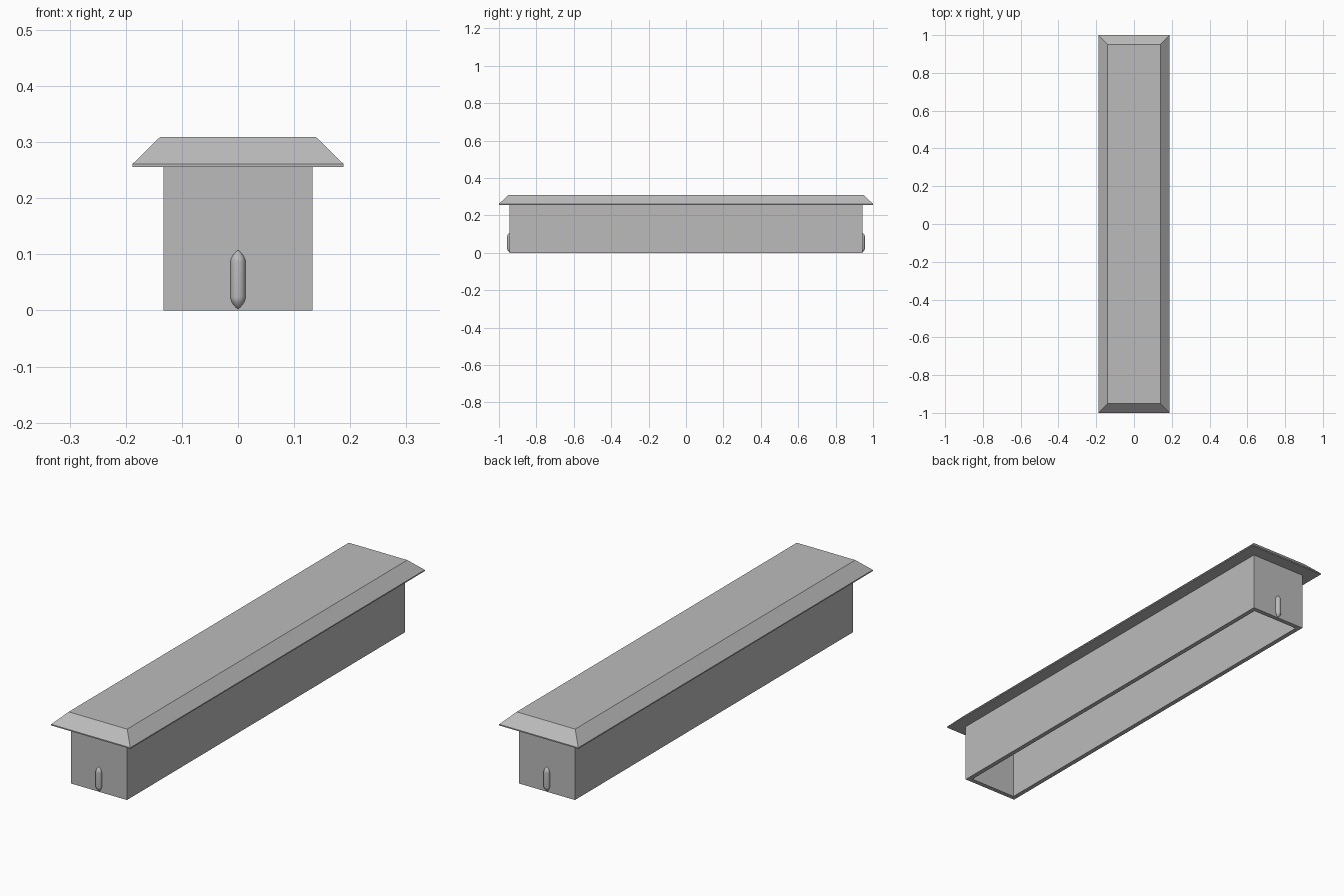
import bpy, bmesh, math

cube = bpy.data.objects.get("Cube")
if cube:
    bpy.data.objects.remove(cube)

GREY = (0.50, 0.50, 0.50, 1)
grey = bpy.data.materials.new("plain grey")
grey.use_nodes = True
grey.diffuse_color = GREY
grey.node_tree.nodes["Principled BSDF"].inputs["Base Color"].default_value = GREY


def add_object(name, bm):
    bmesh.ops.recalc_face_normals(bm, faces=bm.faces)
    mesh = bpy.data.meshes.new(name)
    bm.to_mesh(mesh)
    bm.free()
    mesh.materials.append(grey)
    obj = bpy.data.objects.new(name, mesh)
    bpy.context.collection.objects.link(obj)
    return obj


def stacked_rectangles(name, levels):
    """Closed skin through rectangles given as (half x, half y, z)."""
    bm = bmesh.new()
    rings = [[bm.verts.new((sx * x, sy * y, z))
              for sx, sy in ((-1, -1), (1, -1), (1, 1), (-1, 1))]
             for x, y, z in levels]
    for low, high in zip(rings, rings[1:]):
        for i in range(4):
            j = (i + 1) % 4
            bm.faces.new((low[i], low[j], high[j], high[i]))
    bm.faces.new(rings[0])
    bm.faces.new(rings[-1])
    return add_object(name, bm)


# Hollow trough, open at the bottom
HX, HY, EAVE, WALL = 0.133, 0.944, 0.256, 0.02
stacked_rectangles("hollow_body", [
    (HX, HY, EAVE), (HX, HY, 0),
    (HX - WALL, HY - WALL, 0), (HX - WALL, HY - WALL, EAVE - 0.003)])

# Overhanging cap with a thin rim and bevelled slopes
stacked_rectangles("bevelled_cap", [
    (0.188, 1.0, EAVE), (0.188, 1.0, 0.261), (0.139, 0.951, 0.309)])

# Rounded pin half sunk into each end wall
R, BOTTOM, TOP, TIP, SIDES, STEPS = 0.0135, 0.002, 0.108, 0.022, 24, 6


def pin(name, y):
    bm = bmesh.new()
    # Ogive profile: pointed tips with a straight shank between
    curve = [(R * math.sin(math.pi / 2 * k / STEPS) ** 0.85,
              TIP * (k / STEPS)) for k in range(STEPS + 1)]
    profile = [(r, BOTTOM + h) for r, h in curve]
    profile += [(r, TOP - h) for r, h in reversed(curve)]
    verts = [bm.verts.new((r, y, z)) for r, z in profile]
    edges = [bm.edges.new(pair) for pair in zip(verts, verts[1:])]
    bmesh.ops.spin(bm, geom=verts + edges, cent=(0, y, 0), axis=(0, 0, 1),
                   angle=2 * math.pi, steps=SIDES)
    bmesh.ops.remove_doubles(bm, verts=bm.verts, dist=0.0001)
    obj = add_object(name, bm)
    for face in obj.data.polygons:
        face.use_smooth = True


pin("front_pin", -HY + 0.001)
pin("back_pin", HY - 0.001)
